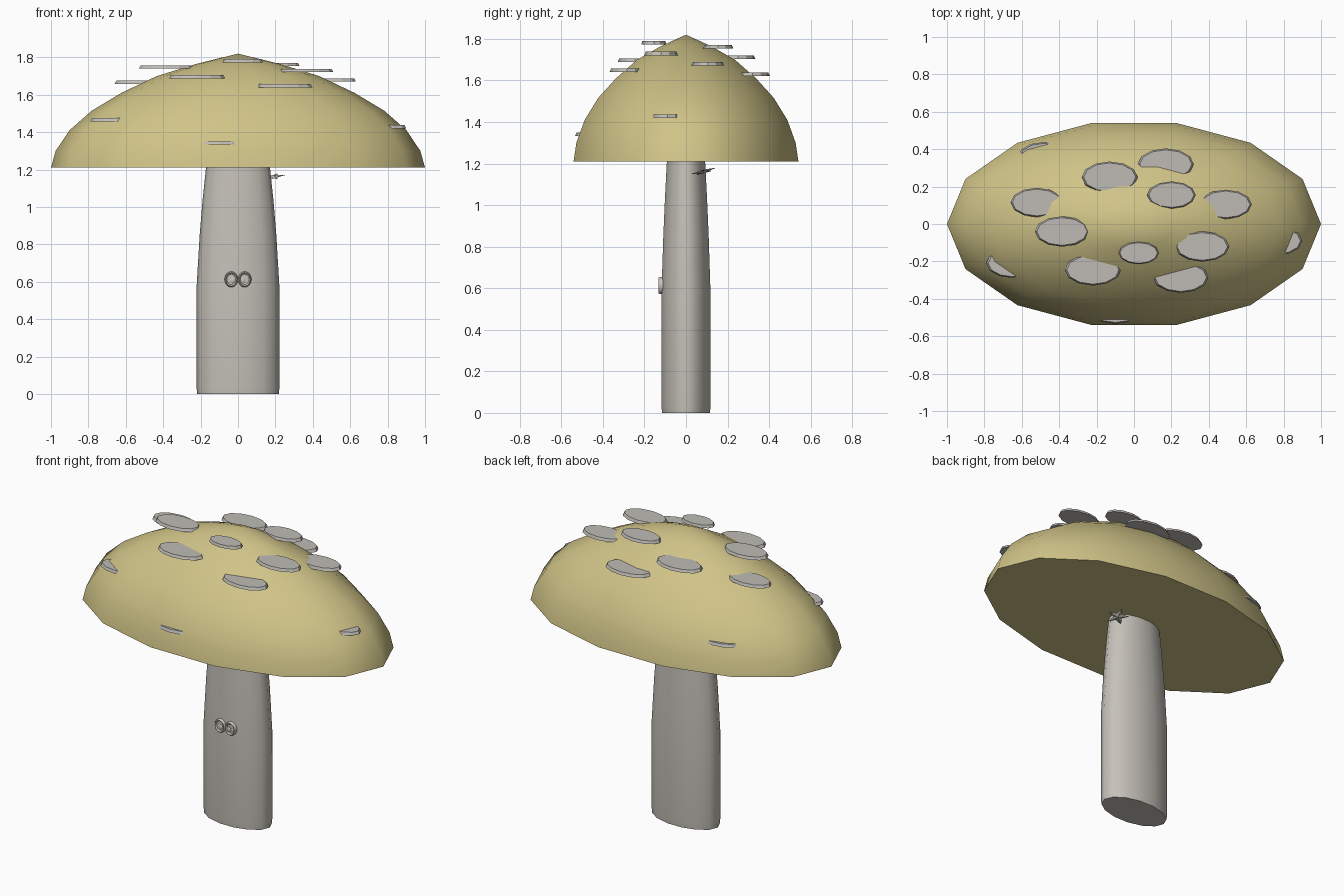
import bpy, bmesh, math
from mathutils import Matrix, Vector

if "Cube" in bpy.data.objects:
    bpy.data.objects.remove(bpy.data.objects["Cube"])


def material(name, rgb):
    m = bpy.data.materials.new(name)
    m.diffuse_color = (*rgb, 1)
    m.use_nodes = True
    m.node_tree.nodes["Principled BSDF"].inputs["Base Color"].default_value = m.diffuse_color
    return m


CAP = material("olive yellow", (0.63, 0.55, 0.245))
STEM = material("warm grey", (0.56, 0.535, 0.485))
SPOT = material("pale grey", (0.52, 0.50, 0.465))


def finish(name, bm, mat, smooth=None):
    bmesh.ops.recalc_face_normals(bm, faces=bm.faces)
    mesh = bpy.data.meshes.new(name)
    bm.to_mesh(mesh)
    bm.free()
    mesh.materials.append(mat)
    ob = bpy.data.objects.new(name, mesh)
    bpy.context.collection.objects.link(ob)
    if smooth:
        bpy.ops.object.select_all(action='DESELECT')
        ob.select_set(True)
        bpy.context.view_layer.objects.active = ob
        bpy.ops.object.shade_smooth_by_angle(angle=math.radians(smooth))
    return ob


def loft(name, rings, sides, mat, smooth=None, centre=(0, 0, 0), rot=None):
    """Stack elliptical rings of (rx, ry, z), closing both ends."""
    bm = bmesh.new()
    loops = []
    for rx, ry, z in rings:
        if rx == 0:
            loops.append([bm.verts.new((0, 0, z))] * sides)
        else:
            loops.append([bm.verts.new((rx * math.cos(2 * math.pi * i / sides),
                                        ry * math.sin(2 * math.pi * i / sides), z))
                          for i in range(sides)])
    for a, b in zip(loops, loops[1:]):
        for i in range(sides):
            j = (i + 1) % sides
            quad = [a[i], a[j], b[j], b[i]]
            bm.faces.new(list(dict.fromkeys(quad)))
    for loop in (loops[0], loops[-1]):
        if len(set(loop)) > 2:
            bm.faces.new(loop)
    if rot:
        bmesh.ops.transform(bm, matrix=rot, verts=bm.verts)
    bmesh.ops.translate(bm, vec=centre, verts=bm.verts)
    return finish(name, bm, mat, smooth)


# Domed cap with a flat underside
heights = [1.21, 1.30, 1.41, 1.515, 1.61, 1.70, 1.765, 1.82]
dome = []
for k, z in enumerate(heights):
    r = math.cos(math.pi / 2 * k / 7) if k < 7 else 0
    dome.append((r, 0.555 * r, z))
loft("cap", dome, 14, CAP, 60)

# Flattened stem, narrowing upwards
stem = [(0.218, 0.118, 0), (0.221, 0.121, 0.03), (0.221, 0.121, 0.58),
        (0.205, 0.112, 0.85), (0.19, 0.104, 1.03), (0.17, 0.094, 1.22)]
loft("stem", stem, 14, STEM, 60)

# Flat spots sunk into the cap: x, y, top z, half width
spots = [(-0.52, 0.115, 1.675, 0.14), (-0.385, -0.04, 1.757, 0.145),
         (-0.13, 0.25, 1.72, 0.15), (0.17, 0.32, 1.638, 0.15),
         (0.20, 0.155, 1.77, 0.13), (0.49, 0.105, 1.688, 0.14),
         (0.365, -0.12, 1.738, 0.145), (0.025, -0.155, 1.79, 0.108),
         (-0.22, -0.245, 1.705, 0.15), (0.25, -0.285, 1.657, 0.148),
         (-0.65, -0.21, 1.475, 0.14), (0.76, -0.09, 1.437, 0.14),
         (-0.48, 0.36, 1.39, 0.14), (-0.10, -0.455, 1.35, 0.14)]
for x, y, z, r in spots:
    loft("spot", [(r, r * 0.56, -0.017), (r * 0.93, r * 0.51, 0)], 12, SPOT,
         centre=(x, y, z))

# Pair of round eyes on the front, each a ring with a pupil
face_front = Matrix.Rotation(math.pi / 2, 4, 'X')
for side in (-1, 1):
    loft("eye", [(0.036, 0.042, -0.02), (0.036, 0.042, 0.004), (0.030, 0.036, 0.012),
                 (0.023, 0.028, 0.004)],
         16, STEM, 40, (side * 0.036, -0.121, 0.613), face_front)
    loft("pupil", [(0.014, 0.017, -0.005), (0.014, 0.017, 0.008), (0.008, 0.010, 0.012)],
         10, STEM, 40, (side * 0.027, -0.121, 0.608), face_front)

# Small star-shaped sprig behind the stem, just below the cap
bm = bmesh.new()
tilt = Matrix.Rotation(math.radians(14), 4, 'X') @ Matrix.Rotation(math.radians(-8), 4, 'Y')
rim = []
for i in range(10):
    r = 0.065 if i % 2 == 0 else 0.027
    a = 2 * math.pi * i / 10
    rim.append(bm.verts.new((r * math.cos(a), r * math.sin(a), 0)))
for z in (0.009, -0.009):
    tip = bm.verts.new((0, 0, z))
    for i in range(10):
        bm.faces.new((rim[i], rim[(i + 1) % 10], tip))
bmesh.ops.transform(bm, matrix=Matrix.Translation(Vector((0.19, 0.085, 1.162))) @ tilt,
                    verts=bm.verts)
finish("sprig", bm, STEM)
